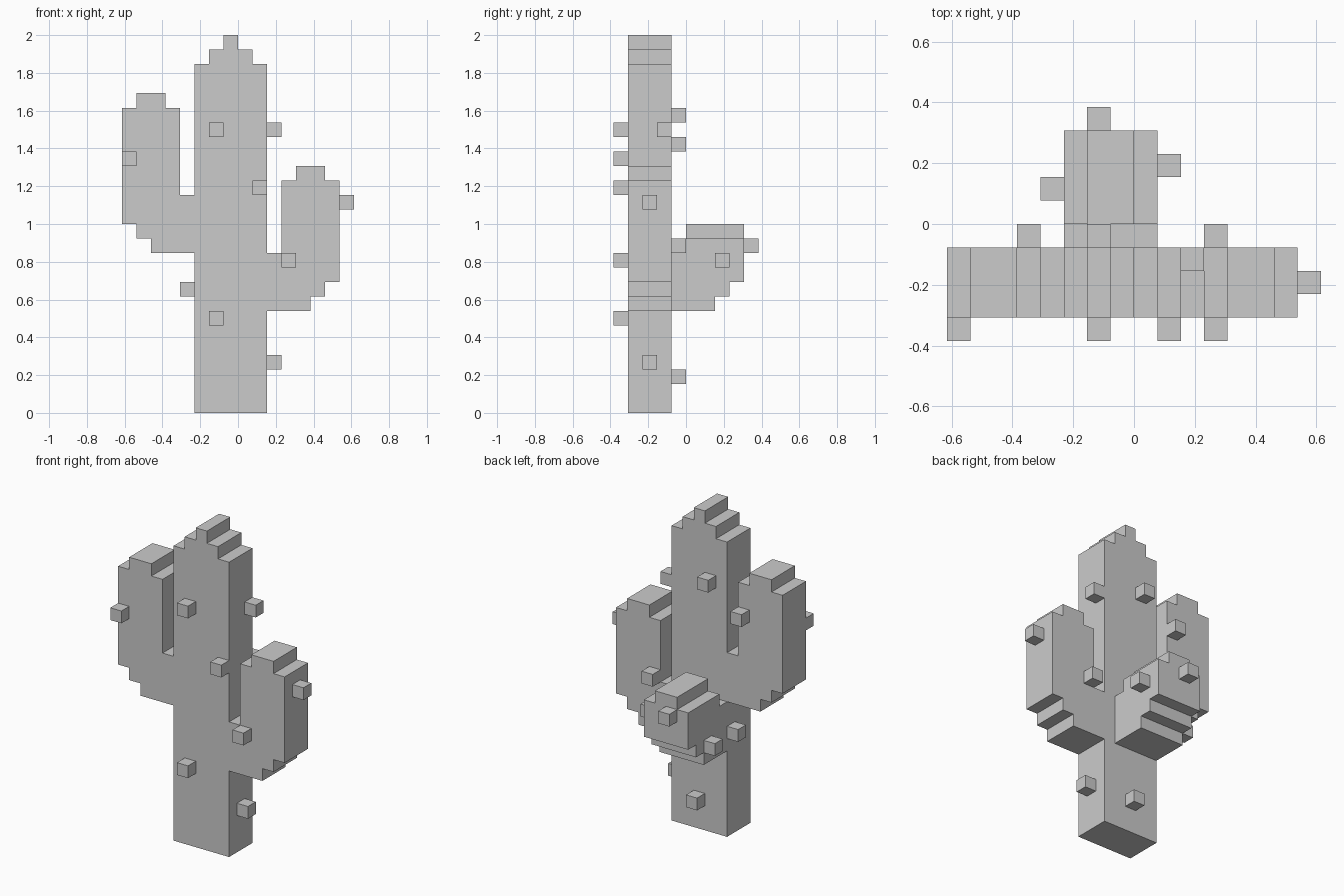
import bpy, bmesh
from mathutils import Vector

if "Cube" in bpy.data.objects:
    bpy.data.objects.remove(bpy.data.objects["Cube"])

U = 1 / 13  # one block of the grid; the model is 26 blocks tall


def finish(name, bm):
    bmesh.ops.recalc_face_normals(bm, faces=bm.faces)
    mesh = bpy.data.meshes.new(name)
    bm.to_mesh(mesh)
    bm.free()
    obj = bpy.data.objects.new(name, mesh)
    bpy.context.collection.objects.link(obj)
    return obj


def extrude_profile(name, points, direction):
    """Fill an outline (block coordinates) and extrude it along direction."""
    bm = bmesh.new()
    face = bm.faces.new([bm.verts.new(Vector(p) * U) for p in points])
    new = bmesh.ops.extrude_face_region(bm, geom=[face], use_keep_orig=True)["geom"]
    verts = [g for g in new if isinstance(g, bmesh.types.BMVert)]
    bmesh.ops.translate(bm, verts=verts, vec=Vector(direction) * U)
    return finish(name, bm)


def box(name, lo, hi):
    x0, y0, z0 = lo
    x1, y1, z1 = hi
    return extrude_profile(name, [(x0, y0, z0), (x1, y0, z0), (x1, y1, z0), (x0, y1, z0)],
                           (0, 0, z1 - z0))


# Trunk and both side arms share one stepped silhouette, as (x, z)
right_arm = [(2, 0), (2, 7), (5, 7), (5, 8), (6, 8), (6, 9), (7, 9), (7, 16), (6, 16),
             (6, 17), (4, 17), (4, 16), (3, 16), (3, 11), (2, 11)]
crown = [(2, 24), (1, 24), (1, 25), (0, 25), (0, 26), (-1, 26), (-1, 25), (-2, 25),
         (-2, 24), (-3, 24)]
left_arm = [(-3, 15), (-4, 15), (-4, 21), (-5, 21), (-5, 22), (-7, 22), (-7, 21), (-8, 21),
            (-8, 13), (-7, 13), (-7, 12), (-6, 12), (-6, 11), (-3, 11), (-3, 0)]
extrude_profile("trunk_and_side_arms",
                [(x, -4, z) for x, z in right_arm + crown + left_arm], (0, 3, 0))

# Short back arm, profile as (y, z), with its narrower cap
back_arm = [(-1, 7), (2, 7), (2, 8), (3, 8), (3, 9), (4, 9), (4, 12), (0, 12), (0, 11), (-1, 11)]
extrude_profile("back_arm", [(-3, y, z) for y, z in back_arm], (4, 0, 0))
box("back_arm_cap", (-2, 0, 12), (0, 4, 13))

# Thorns: one-block cubes given by their lowest corner
thorns = {
    "front": [(-2, -5, 19), (-2, -5, 6), (-8, -5, 17), (1, -5, 15), (3, -5, 10)],
    "right": [(2, -2, 19), (2, -3, 3), (7, -3, 14), (1, 2, 10)],
    "left": [(-4, -2, 8), (-4, 1, 8)],
    "back": [(-2, -1, 20), (-5, -1, 18), (3, -1, 11), (-1, -1, 2), (-2, 4, 11)],
}
for side, cells in thorns.items():
    for i, c in enumerate(cells):
        box(f"thorn_{side}_{i + 1}", c, [v + 1 for v in c])
